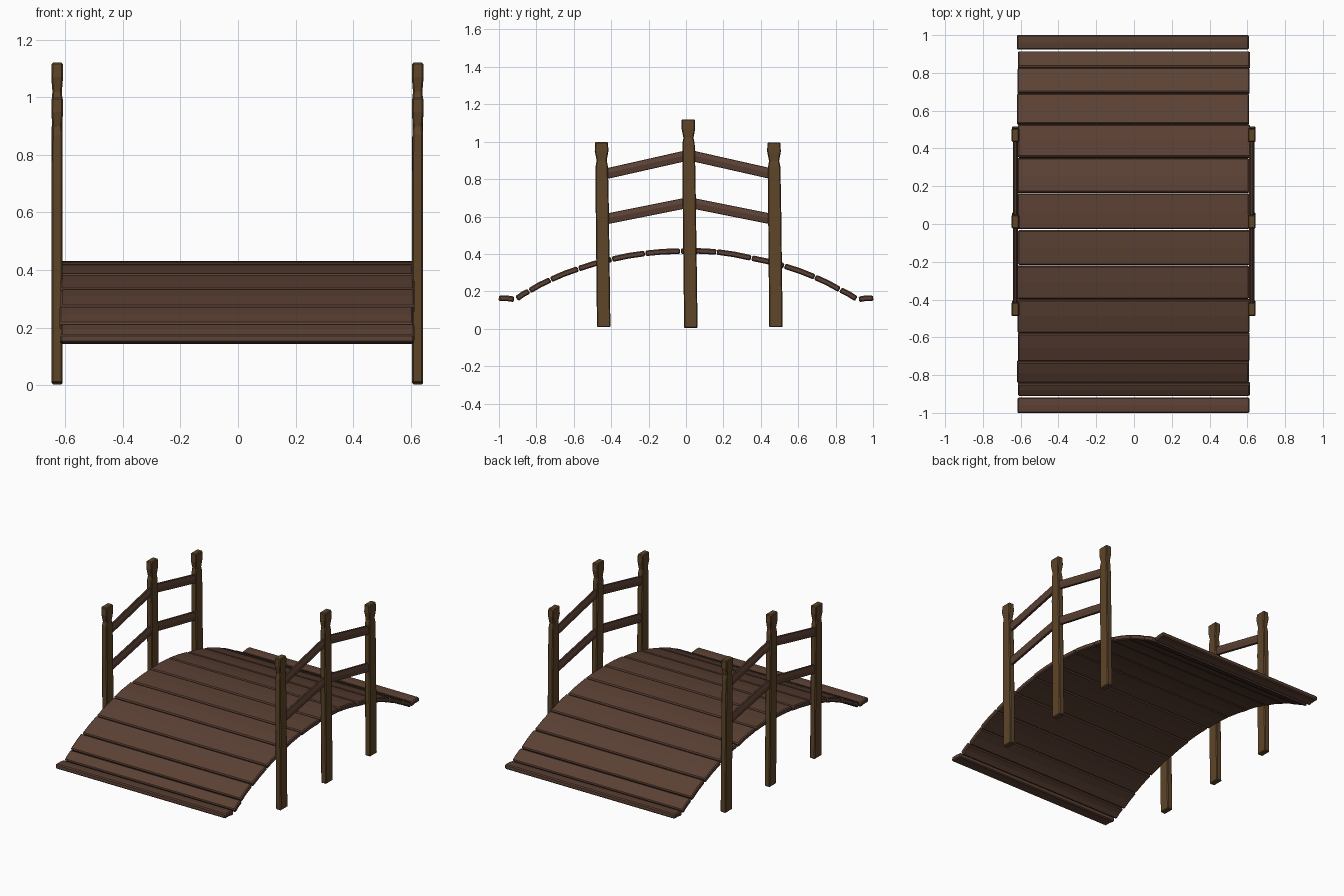
import bpy, bmesh, math
from mathutils import Vector

if "Cube" in bpy.data.objects:
    bpy.data.objects.remove(bpy.data.objects["Cube"])


def material(name, col):
    m = bpy.data.materials.new(name)
    m.diffuse_color = (*col, 1)
    m.use_nodes = True
    m.node_tree.nodes["Principled BSDF"].inputs["Base Color"].default_value = m.diffuse_color
    return m


PLANK = material("plank_wood", (0.105, 0.052, 0.034))
POST = material("post_wood", (0.112, 0.06, 0.022))


def loft(name, rings, mat, bevel):
    """Solid skinned through rings of points, with softly bevelled edges."""
    bm = bmesh.new()
    loops = [[bm.verts.new(p) for p in r] for r in rings]
    n = len(loops[0])
    for a, b in zip(loops, loops[1:]):
        for i in range(n):
            j = (i + 1) % n
            bm.faces.new((a[i], a[j], b[j], b[i]))
    bm.faces.new(loops[0][::-1])
    bm.faces.new(loops[-1])
    bmesh.ops.recalc_face_normals(bm, faces=bm.faces)
    me = bpy.data.meshes.new(name)
    bm.to_mesh(me)
    bm.free()
    ob = bpy.data.objects.new(name, me)
    bpy.context.collection.objects.link(ob)
    me.materials.append(mat)
    mod = ob.modifiers.new("Bevel", 'BEVEL')
    mod.width = bevel
    mod.segments = 1
    mod.limit_method = 'ANGLE'
    mod.angle_limit = math.radians(40)
    return ob


# Deck planks: top-surface line of the arch, one plank between each pair of points
line = [(-1.0, .178), (-.915, .172), (-.845, .215), (-.73, .276), (-.58, .335),
        (-.40, .386), (-.22, .418), (-.03, .430), (.165, .426), (.353, .393),
        (.53, .350), (.695, .290), (.83, .222), (.92, .172), (1.0, .178)]
T = 0.030
for k, (a, b) in enumerate(zip(line, line[1:])):
    a, b = Vector(a), Vector(b)
    d = (b - a).normalized()
    nrm = Vector((-d.y, d.x))
    a, b = a + d * (.003 if k else 0), b - d * (.003 if k < 13 else 0)
    mid = (a + b) / 2 + nrm * .003
    prof = [a, mid, b, b - nrm * T, mid - nrm * T, a - nrm * T]
    j = .003 * math.sin(k * 2.3)
    loft(f"deck_plank_{k + 1}",
         [[(x, p.x, p.y) for p in prof] for x in (-.617 + j, .611 + j)],
         PLANK, .006)

# Posts with a narrowed neck and flared cap: (height below top, half y, half x)
SHAPE = [(0, .035, .0195), (.05, .0365, .0205), (.10, .027, .0165),
         (.13, .033, .0185), (.30, .035, .019)]
POSTS = [("front", -.440, -.452, .008, .999),
         ("middle", .026, .012, .003, 1.120),
         ("back", .481, .470, .008, .997)]
# Rails: end points of the left and right slopes on each level
RAILS = [("upper", .830, .925), ("lower", .588, .672)]

for side, s in (("left", -1), ("right", 1)):
    cx = s * .6255 - .002
    for name, y0, y1, z0, z1 in POSTS:
        rings = []
        for dz, hy, hx in SHAPE + [(z1 - z0, .036, .019)]:
            z = z1 - dz
            cy = y0 + (y1 - y0) * (z - z0) / (z1 - z0)
            rings.append([(cx + u * hx, cy + v * hy, z)
                          for u, v in ((-1, -1), (1, -1), (1, 1), (-1, 1))])
        loft(f"{side}_{name}_post", rings, POST, .005)

    # Rails have a pointed outer edge so each side shows two facets
    sec = [(-.006, .029), (.006, .029), (.014, .002),
           (.008, -.029), (-.008, -.029), (-.014, .002)]
    for name, zl, zh in RAILS:
        for part, ya, yb in (("front", -.43, .0), ("back", .46, .03)):
            loft(f"{side}_{name}_{part}_rail",
                 [[(cx + u, y, z + w) for u, w in sec]
                  for y, z in ((ya, zl - .002), (yb, zh))], PLANK, .002)
